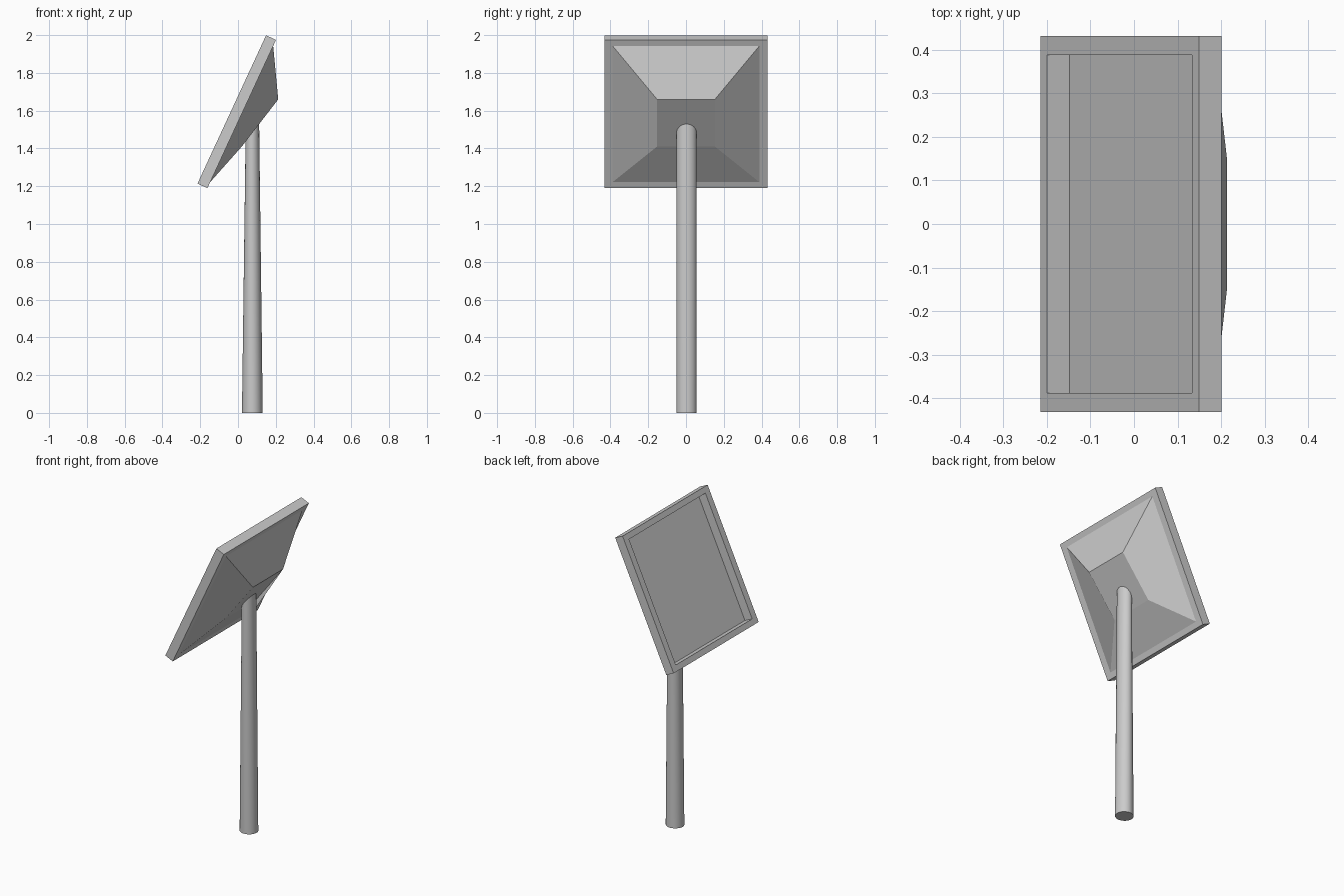
import bpy, bmesh, math
from mathutils import Vector

if "Cube" in bpy.data.objects:
    bpy.data.objects.remove(bpy.data.objects["Cube"])

U = Vector((0.42, 0, 0.908)).normalized()    # up the slope of the panel
N = Vector((0.908, 0, -0.42)).normalized()   # from display face to back
CORNER = Vector((-0.2145, 0, 1.214))         # lower edge of the display face
LENGTH, HALF_W, THICK = 0.865, 0.432, 0.058


def panel_ring(depth, inset_u=0.0, inset_y=0.0):
    """Rectangle on the sloped panel: low and high edge points plus half width."""
    low = CORNER + U * inset_u + N * depth
    high = CORNER + U * (LENGTH - inset_u) + N * depth
    return rect(low, high, HALF_W - inset_y)


def rect(low, high, hw):
    return [Vector((p.x, y, p.z)) for p, y in
            ((low, -hw), (low, hw), (high, hw), (high, -hw))]


def loft(name, rings, cap_start=False, cap_end=False, closed=False):
    """Skin successive rings of points into one mesh object."""
    bm = bmesh.new()
    vs = [[bm.verts.new(p) for p in r] for r in rings]
    pairs = list(zip(vs, vs[1:])) + ([(vs[-1], vs[0])] if closed else [])
    for a, b in pairs:
        for i in range(len(a)):
            j = (i + 1) % len(a)
            bm.faces.new((a[i], a[j], b[j], b[i]))
    if cap_start:
        bm.faces.new(vs[0][::-1])
    if cap_end:
        bm.faces.new(vs[-1])
    bmesh.ops.recalc_face_normals(bm, faces=bm.faces)
    me = bpy.data.meshes.new(name)
    bm.to_mesh(me)
    bm.free()
    ob = bpy.data.objects.new(name, me)
    bpy.context.collection.objects.link(ob)
    return ob


# Panel: recessed display, raised frame, and tapered housing behind it
IU, IY = 0.036, 0.044
BOSS_LOW, BOSS_HIGH = Vector((0.02, 0, 1.41)), Vector((0.213, 0, 1.66))
loft("sign_panel", [
    panel_ring(THICK - 0.001, IU, IY),
    panel_ring(0, IU, IY),
    panel_ring(0),
    panel_ring(THICK),
    panel_ring(THICK, IU, IY),
    rect(BOSS_LOW, BOSS_HIGH, 0.153),
], cap_start=True, cap_end=True)

# Post: narrows front to back, top cut to the slope of the housing
SIDES, PX, PY = 32, 0.076, 0.003
slope = (BOSS_HIGH.z - BOSS_LOW.z) / (BOSS_HIGH.x - BOSS_LOW.x)
bottom, top = [], []
for i in range(SIDES):
    a = 2 * math.pi * i / SIDES
    c, s = math.cos(a), math.sin(a)
    bottom.append(Vector((PX + 0.055 * c, PY + 0.053 * s, 0)))
    x = PX + 0.036 * c
    top.append(Vector((x, PY + 0.053 * s,
                       BOSS_LOW.z + (x - BOSS_LOW.x) * slope + 0.005)))
post = loft("post", [bottom, top], cap_start=True, cap_end=True)
bpy.context.view_layer.objects.active = post
post.select_set(True)
bpy.ops.object.shade_smooth_by_angle(angle=math.radians(30))
